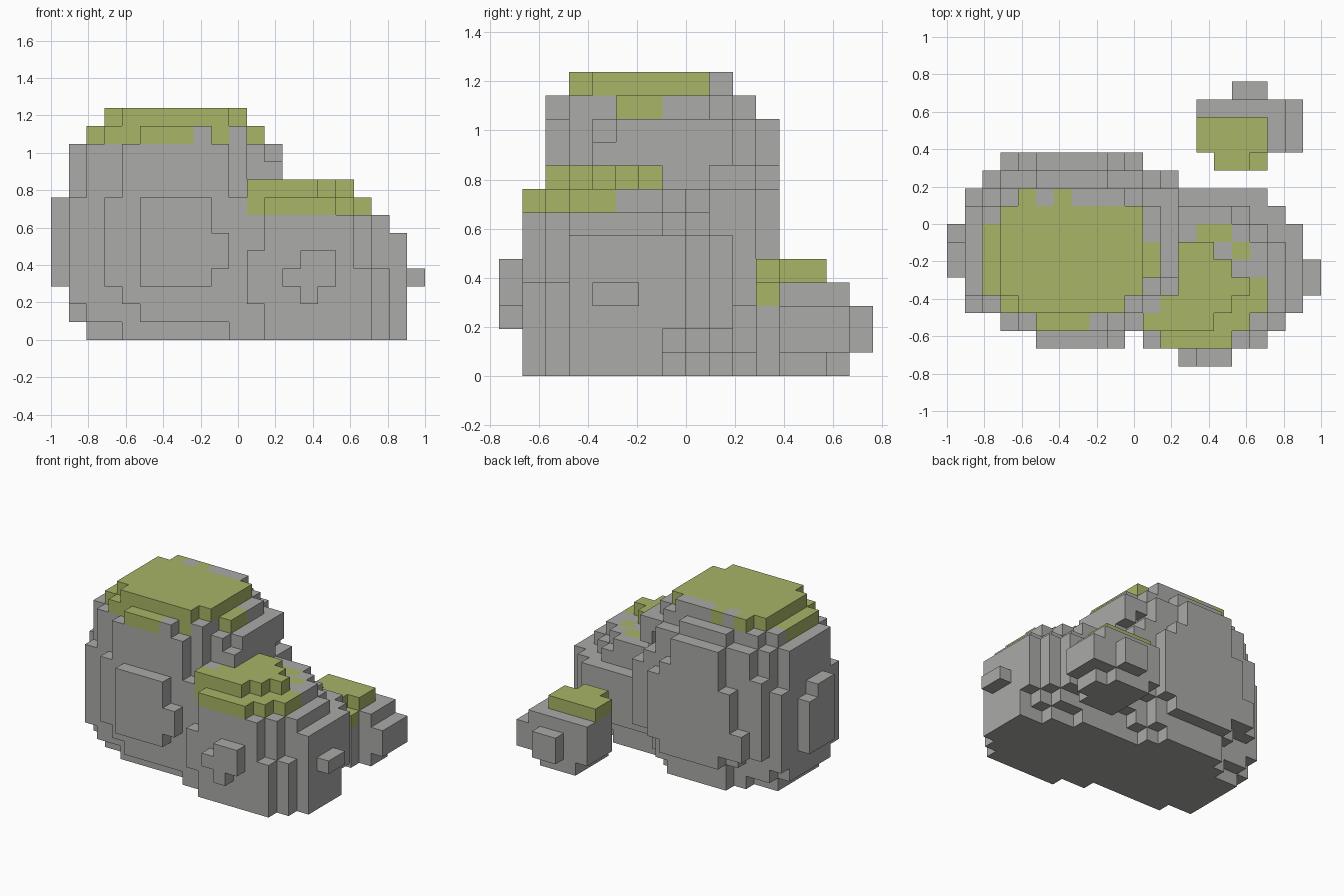
import bpy
import bmesh
from mathutils import Vector

if "Cube" in bpy.data.objects:
    bpy.data.objects.remove(bpy.data.objects["Cube"], do_unlink=True)

CELL = 2 / 21
ORIGIN = Vector((-1, -8 * CELL, 0))


def make_material(name, colour):
    mat = bpy.data.materials.new(name)
    mat.use_nodes = True
    mat.diffuse_color = colour
    mat.node_tree.nodes["Principled BSDF"].inputs["Base Color"].default_value = colour
    return mat


stone = make_material("stone grey", (0.405, 0.405, 0.395, 1))
moss = make_material("moss green", (0.395, 0.46, 0.135, 1))


def slab(x0, x1, y0, y1, z0, z1, cut=0):
    """Block of grid cells (inclusive bounds) with stepped vertical corners."""
    return {(x, y, z)
            for x in range(x0, x1 + 1)
            for y in range(y0, y1 + 1)
            for z in range(z0, z1 + 1)
            if min(x - x0, x1 - x) + min(y - y0, y1 - y) >= cut}


def stack(*slabs):
    return set().union(*(slab(*s) for s in slabs))


def build_rock(name, cells, occupied, is_mossy):
    """Skin the exposed sides of the cells as a blocky mesh."""
    bm = bmesh.new()
    corners = {}

    def corner(p):
        if p not in corners:
            corners[p] = bm.verts.new(ORIGIN + Vector(p) * CELL)
        return corners[p]

    for cell in sorted(cells):
        for axis in range(3):
            for side in (0, 1):
                near = list(cell)
                near[axis] += 2 * side - 1
                if tuple(near) in occupied:
                    continue
                u, v = (axis + 1) % 3, (axis + 2) % 3
                loop = []
                for du, dv in ((0, 0), (1, 0), (1, 1), (0, 1)):
                    p = list(cell)
                    p[axis] += side
                    p[u] += du
                    p[v] += dv
                    loop.append(corner(tuple(p)))
                face = bm.faces.new(loop if side else loop[::-1])
                face.material_index = int(is_mossy(*cell))
    mesh = bpy.data.meshes.new(name)
    bm.to_mesh(mesh)
    bm.free()
    mesh.materials.append(stone)
    mesh.materials.append(moss)
    obj = bpy.data.objects.new(name, mesh)
    bpy.context.collection.objects.link(obj)


# Large boulder: crossed blocks make each rounded layer
large = stack(
    (2, 11, 4, 8, 0, 0),       # foot
    (4, 10, 3, 9, 0, 0),
    (5, 9, 3, 10, 0, 0),
    (1, 12, 4, 8, 1, 1),
    (2, 11, 3, 9, 1, 1),
    (5, 10, 2, 10, 1, 1),
    (1, 12, 3, 9, 2, 7),       # belly
    (3, 11, 2, 10, 2, 2, 1),
    (2, 12, 3, 10, 3, 7),
    (3, 10, 2, 10, 3, 7),
    (1, 12, 4, 8, 8, 8),       # shoulders
    (2, 11, 3, 10, 8, 8),
    (4, 9, 2, 10, 8, 10),
    (2, 10, 3, 9, 9, 10),
    (3, 10, 3, 10, 9, 10),
    (1, 11, 4, 8, 9, 10),
    (12, 12, 4, 9, 9, 9),
    (11, 12, 5, 9, 10, 10),
    (2, 11, 5, 8, 11, 11),     # crown
    (2, 10, 4, 7, 11, 11),
    (3, 10, 3, 9, 11, 11),
    (5, 8, 2, 10, 11, 11),
    (3, 10, 3, 9, 12, 12, 1),
    (5, 8, 1, 1, 3, 7),        # front plate
    (9, 9, 1, 1, 4, 5),
    (5, 8, 11, 11, 2, 10),     # back plate
    (5, 9, 11, 11, 2, 8),
    (4, 10, 11, 11, 3, 7),
    (3, 3, 11, 11, 3, 4),
    (0, 0, 5, 7, 3, 6),        # right plate
    (0, 0, 5, 6, 7, 7),
)

# Medium boulder leaning against the large one
medium = stack(
    (12, 17, 1, 7, 0, 0),      # foot
    (12, 15, 1, 8, 0, 0),
    (10, 18, 2, 6, 0, 0),
    (10, 19, 3, 6, 0, 0),
    (10, 19, 1, 8, 1, 1, 2),
    (9, 19, 1, 9, 2, 3, 2),    # belly
    (11, 16, 1, 1, 4, 4),
    (12, 16, 1, 1, 5, 5),
    (10, 17, 2, 9, 4, 5),
    (9, 18, 3, 8, 4, 5),
    (9, 19, 3, 7, 4, 5),
    (10, 18, 1, 8, 6, 6, 2),   # crown
    (10, 17, 1, 8, 7, 7, 2),
    (9, 16, 2, 6, 8, 8, 2),
    (13, 15, 0, 0, 3, 3),      # front knob
    (14, 14, 0, 0, 2, 4),
    (15, 15, 0, 0, 4, 4),
    (20, 20, 4, 5, 3, 3),      # side knob
) - large

# Small loose stone behind
small = stack(
    (15, 17, 11, 14, 0, 0),
    (15, 18, 12, 13, 0, 0),
    (14, 19, 12, 14, 1, 2),
    (14, 18, 12, 14, 3, 3),
    (15, 17, 11, 11, 1, 3),
    (14, 17, 12, 13, 4, 4),
    (15, 16, 11, 11, 4, 4),
    (16, 17, 15, 15, 1, 2),    # back knob
)


def large_moss(x, y, z):
    if z == 12:
        return y <= 8 or x in (4, 6)
    return z == 11 and ((x <= 7 and y <= 7) or (x == 9 and y <= 3) or y in (5, 6))


def medium_moss(x, y, z):
    if z == 8:
        return y == 2 or x >= (12 if y <= 4 else 13)
    return z == 7 and (y <= 4 or (x, y) in ((16, 6), (14, 7), (15, 7)))


def small_moss(x, y, z):
    return z == 4 or (z == 3 and y == 11)


occupied = large | medium | small
build_rock("large_boulder", large, occupied, large_moss)
build_rock("medium_boulder", medium, occupied, medium_moss)
build_rock("small_stone", small, occupied, small_moss)
